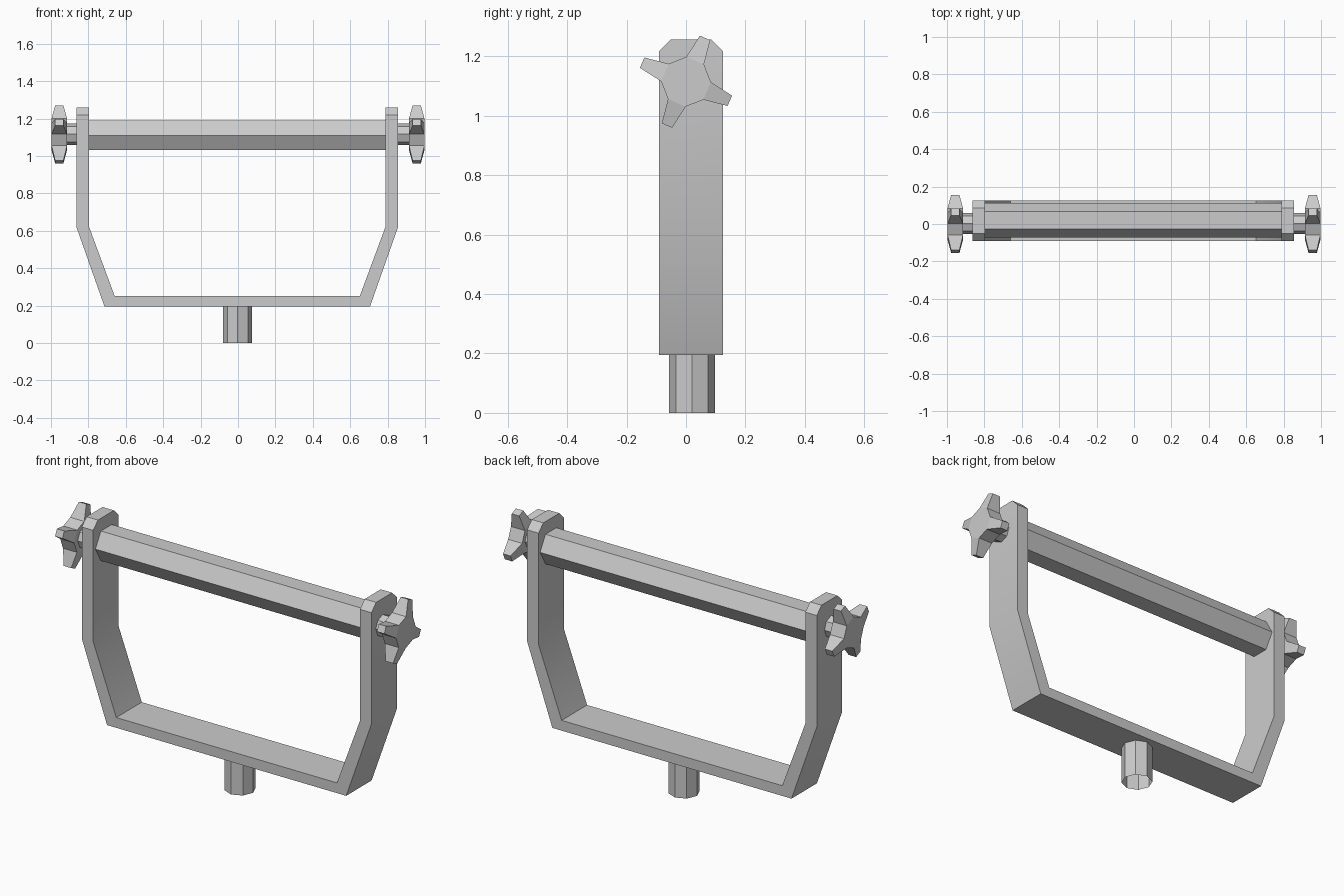
import bpy, bmesh
from math import cos, sin, radians
from mathutils import Vector

if "Cube" in bpy.data.objects:
    bpy.data.objects.remove(bpy.data.objects["Cube"])

CX = -0.004  # centre of the bracket in x


def make_object(name, bm, smooth=False):
    bmesh.ops.recalc_face_normals(bm, faces=bm.faces)
    mesh = bpy.data.meshes.new(name)
    bm.to_mesh(mesh)
    bm.free()
    obj = bpy.data.objects.new(name, mesh)
    bpy.context.collection.objects.link(obj)
    if smooth:
        bpy.context.view_layer.objects.active = obj
        obj.select_set(True)
        bpy.ops.object.shade_smooth_by_angle(angle=radians(30))
        obj.select_set(False)
    return obj


def prism(bm, points, offset):
    """Extrude a closed outline by a vector; returns the base face."""
    base = bm.faces.new([bm.verts.new(p) for p in points])
    ext = bmesh.ops.extrude_face_region(bm, geom=[base], use_keep_orig=True)
    moved = [g for g in ext["geom"] if isinstance(g, bmesh.types.BMVert)]
    bmesh.ops.translate(bm, verts=moved, vec=offset)
    return base


def ring_x(x, y, z, r, n, start=0.0):
    """Regular polygon facing along x."""
    return [(x, y + r * cos(radians(start + 360 * i / n)),
             z + r * sin(radians(start + 360 * i / n))) for i in range(n)]


# U bracket: half profile mirrored, extruded in y
half_outer = [(0.71, 0.195), (0.86, 0.62), (0.86, 1.258)]
half_inner = [(0.792, 1.258), (0.792, 0.62), (0.655, 0.25)]
half = half_outer + half_inner
profile = half + [(-x, z) for x, z in reversed(half)]
bm = bmesh.new()
prism(bm, [(CX + x, -0.091, z) for x, z in profile], Vector((0, 0.216, 0)))
# chamfered corners at the top of both arms
top_edges = [e for e in bm.edges
             if all(v.co.z > 1.25 for v in e.verts)
             and abs(e.verts[0].co.y - e.verts[1].co.y) < 1e-4]
bmesh.ops.bevel(bm, geom=top_edges, offset=0.04, segments=1, affect='EDGES')
make_object("bracket", bm, smooth=True)

# Hexagonal cross bar
bm = bmesh.new()
prism(bm, ring_x(CX - 0.795, 0.02, 1.11, 0.092, 6), Vector((1.59, 0, 0)))
make_object("cross_bar", bm)

# Octagonal mounting stub, open at the bottom
bm = bmesh.new()
stub = [(CX + 0.002 + 0.077 * cos(radians(45 * i)),
         0.02 + 0.077 * sin(radians(45 * i)), 0) for i in range(8)]
bottom = prism(bm, stub, Vector((0, 0, 0.197)))
bmesh.ops.delete(bm, geom=[bottom], context='FACES_ONLY')
make_object("mounting_stub", bm)

# Knobs and their shafts, mirrored left and right
for side, label in ((1, "right"), (-1, "left")):
    bm = bmesh.new()
    prism(bm, ring_x(side * 0.85, 0.003, 1.115, 0.057, 8, -1),
          Vector((side * 0.08, 0, 0)))
    make_object("knob_shaft_" + label, bm)

    # octagonal hub with every other side pulled out to a tapered arm
    bm = bmesh.new()
    prism(bm, ring_x(side * 0.914, 0, 1.115, 0.084, 8, -1),
          Vector((side * 0.083, 0, 0)))
    bm.normal_update()
    for i in range(4):
        a = radians(66.5 + 90 * i)
        out = Vector((0, cos(a), sin(a)))
        tang = Vector((0, -sin(a), cos(a)))
        centre = Vector((side * 0.9555, 0, 1.115))
        face = max(bm.faces, key=lambda f: (f.calc_center_median() - centre).dot(out))
        new = bmesh.ops.extrude_discrete_faces(bm, faces=[face])["faces"][0]
        for v in new.verts:
            d = v.co - centre
            v.co = (centre + out * 0.161
                    + tang * (0.019 if d.dot(tang) > 0 else -0.019)
                    + Vector((0.022 if d.x > 0 else -0.022, 0, 0)))
    make_object("star_knob_" + label, bm)
